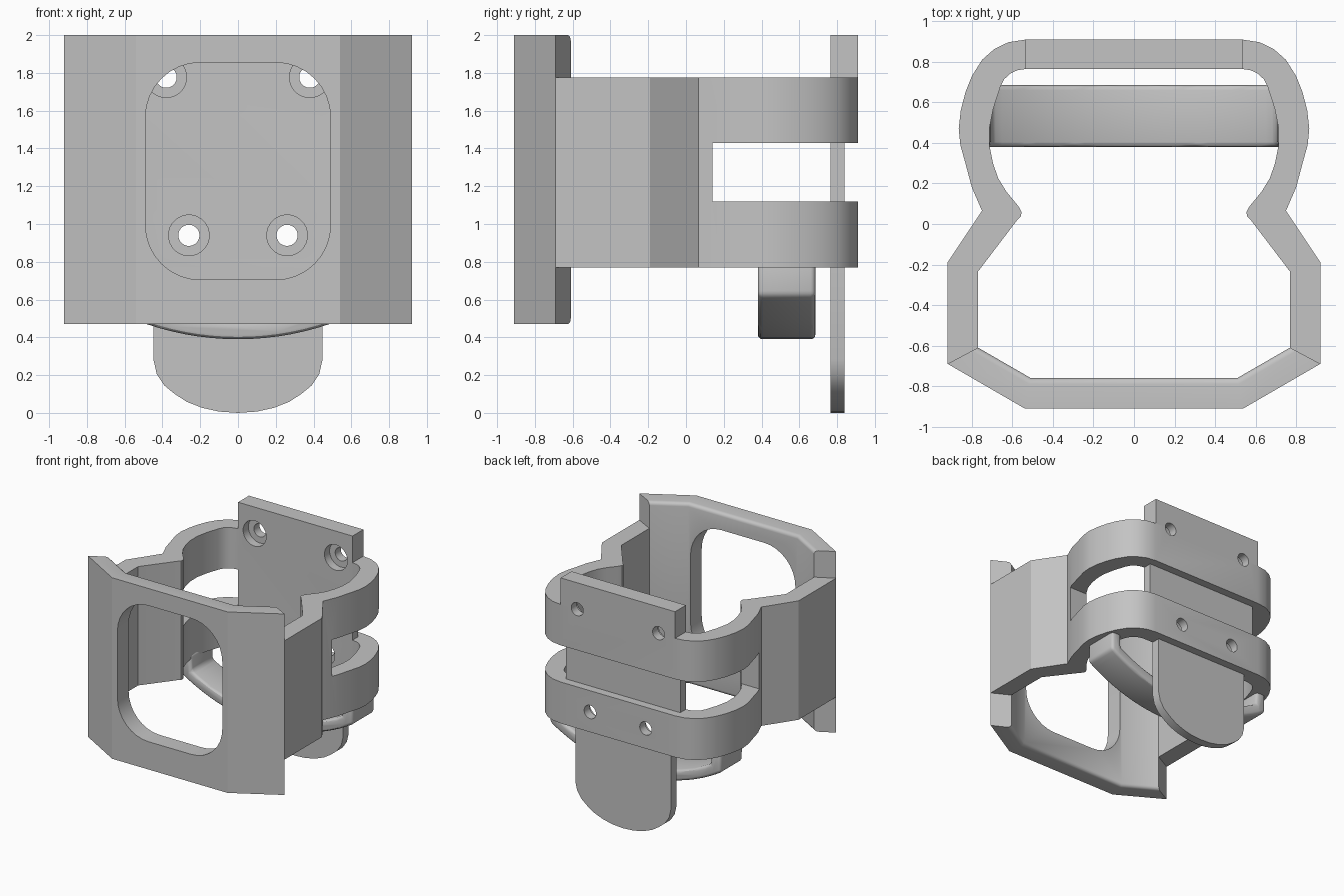
import bpy, bmesh, math
from mathutils import Vector

cube = bpy.data.objects.get("Cube")
if cube:
    bpy.data.objects.remove(cube, do_unlink=True)

grey = bpy.data.materials.new("plain grey")
grey.use_nodes = True
grey.diffuse_color = (0.55, 0.55, 0.55, 1)
grey.node_tree.nodes["Principled BSDF"].inputs["Base Color"].default_value = grey.diffuse_color


def prism(name, points, lo, hi, axis="z", round_edge=None):
    """Extrude a flat outline along z (xy outline) or y (xz outline)."""
    bm = bmesh.new()
    place = (lambda a, b, c: (a, b, c)) if axis == "z" else (lambda a, b, c: (a, c, b))
    face = bm.faces.new([bm.verts.new(place(a, b, lo)) for a, b in points])
    ext = bmesh.ops.extrude_face_region(bm, geom=[face])
    moved = [g for g in ext["geom"] if isinstance(g, bmesh.types.BMVert)]
    bmesh.ops.translate(bm, verts=moved, vec=Vector(place(0, 0, hi - lo)))
    if round_edge:
        edges = [e for e in bm.edges if round_edge(e.verts[0].co, e.verts[1].co)]
        bmesh.ops.bevel(bm, geom=edges, offset=0.03, segments=4, profile=0.5, affect="EDGES")
    bmesh.ops.recalc_face_normals(bm, faces=bm.faces)
    mesh = bpy.data.meshes.new(name)
    bm.to_mesh(mesh)
    bm.free()
    mesh.materials.append(grey)
    ob = bpy.data.objects.new(name, mesh)
    bpy.context.collection.objects.link(ob)
    return ob


def activate(ob):
    bpy.ops.object.select_all(action="DESELECT")
    ob.select_set(True)
    bpy.context.view_layer.objects.active = ob


def cut(ob, cutter):
    mod = ob.modifiers.new("cut", "BOOLEAN")
    mod.operation, mod.solver, mod.object = "DIFFERENCE", "EXACT", cutter
    activate(ob)
    bpy.ops.object.modifier_apply(modifier=mod.name)


def mirrored(half):
    """Close a right-hand outline with its left-hand copy."""
    return half + [(-x, y) for x, y in reversed(half) if abs(x) > 1e-6]


def arc(cx, cy, r, start, end, n):
    angles = [math.radians(start + (end - start) * i / n) for i in range(n + 1)]
    return [(cx + r * math.cos(a), cy + r * math.sin(a)) for a in angles]


# Front plate with angled wings and softened inner rims
INNER_RIM = [(0.77, -0.61), (0.51, -0.76)]


def is_inner_rim(a, b):
    on_rim = all(any(abs(abs(v.x) - x) + abs(v.y - y) < 0.01 for x, y in INNER_RIM) for v in (a, b))
    return on_rim and abs(a.z - b.z) < 0.01


plate_outline = mirrored([(0.54, -0.91), (0.92, -0.69)] + INNER_RIM)
front_plate = prism("front_plate", plate_outline, 0.47, 2.0, "z", is_inner_rim)

# Rounded window through the front plate
window_half = arc(0.2, 0.995, 0.29, -90, 0, 8) + arc(0.2, 1.565, 0.29, 0, 90, 8)
window = prism("window_cutter", mirrored(window_half), -1.2, -0.5, "y")
cut(front_plate, window)

# Pinched side walls wrapping round the back
outer = [(0.92, -0.69), (0.92, -0.19), (0.75, 0.065), (0.80, 0.18), (0.832, 0.30), (0.857, 0.39),
         (0.865, 0.47), (0.855, 0.56), (0.832, 0.65), (0.80, 0.73), (0.75, 0.81),
         (0.69, 0.863), (0.62, 0.897), (0.535, 0.91)]
inner = [(0.77, -0.61), (0.77, -0.235), (0.576, 0.02), (0.558, 0.038), (0.555, 0.06), (0.57, 0.087),
         (0.63, 0.16), (0.67, 0.225), (0.696, 0.30), (0.712, 0.38), (0.714, 0.47), (0.694, 0.57),
         (0.66, 0.675), (0.64, 0.715), (0.61, 0.743), (0.575, 0.759), (0.535, 0.765)]


def flip(pts):
    return [(-x, y) for x, y in pts]


wall_outline = outer + flip(outer)[::-1] + flip(inner) + inner[::-1]
wall = prism("wall_band", wall_outline, 0.77, 1.775)

# Horizontal strap slot, leaving a thin web at the back
slot_half = [(0.535, 0.84), (0.535, 0.14), (1.1, 0.14), (1.1, 1.1)]
slot = prism("slot_cutter", mirrored(slot_half), 1.12, 1.43)
cut(wall, slot)

# Upper back plate
back_plate = prism("upper_back_plate", mirrored([(0.535, 0.765), (0.535, 0.91)]), 1.775, 2.0)

# Counterbored screw holes
cutters = [window, slot]
for x, z in [(0.26, 0.94), (-0.26, 0.94), (0.38, 1.777), (-0.38, 1.777)]:
    for r, depth in [(0.108, 0.835), (0.056, 1.1)]:
        hole = prism("hole_cutter", arc(x, z, r, 7, 367, 24)[:-1], 0.72, depth, "y")
        cut(wall, hole)
        if z > 1.5:
            cut(back_plate, hole)
        cutters.append(hole)
for c in cutters:
    bpy.data.objects.remove(c, do_unlink=True)

# Hanging tongue with a rounded tip
tongue_half = [(0.0, 0.0), (0.1, 0.007), (0.19, 0.027), (0.27, 0.058), (0.335, 0.1),
               (0.39, 0.145), (0.43, 0.205), (0.447, 0.28), (0.447, 0.78)]
tongue = prism("back_tongue", mirrored(tongue_half), 0.765, 0.84, "y")

# Bowed support strap under the opening
spread = math.degrees(math.asin(0.8 / 1.5))
under = arc(0, 1.89, 1.5, -90 - spread, -90 + spread, 24)
upper = arc(0, 1.89, 1.41, -90 + spread * 0.93, -90 - spread * 0.93, 24)
strap_outline = under + [(0.8, 0.81), (0.71, 0.81)] + upper + [(-0.71, 0.81), (-0.8, 0.81)]
strap = prism("support_strap", strap_outline, 0.38, 0.685, "y")
bevel = strap.modifiers.new("soft edges", "BEVEL")
bevel.width, bevel.segments = 0.025, 3
bevel.limit_method, bevel.angle_limit = "ANGLE", math.radians(50)
activate(strap)
bpy.ops.object.modifier_apply(modifier=bevel.name)

for ob in (front_plate, wall, back_plate, tongue, strap):
    activate(ob)
    bpy.ops.object.shade_smooth_by_angle(angle=math.radians(30))
